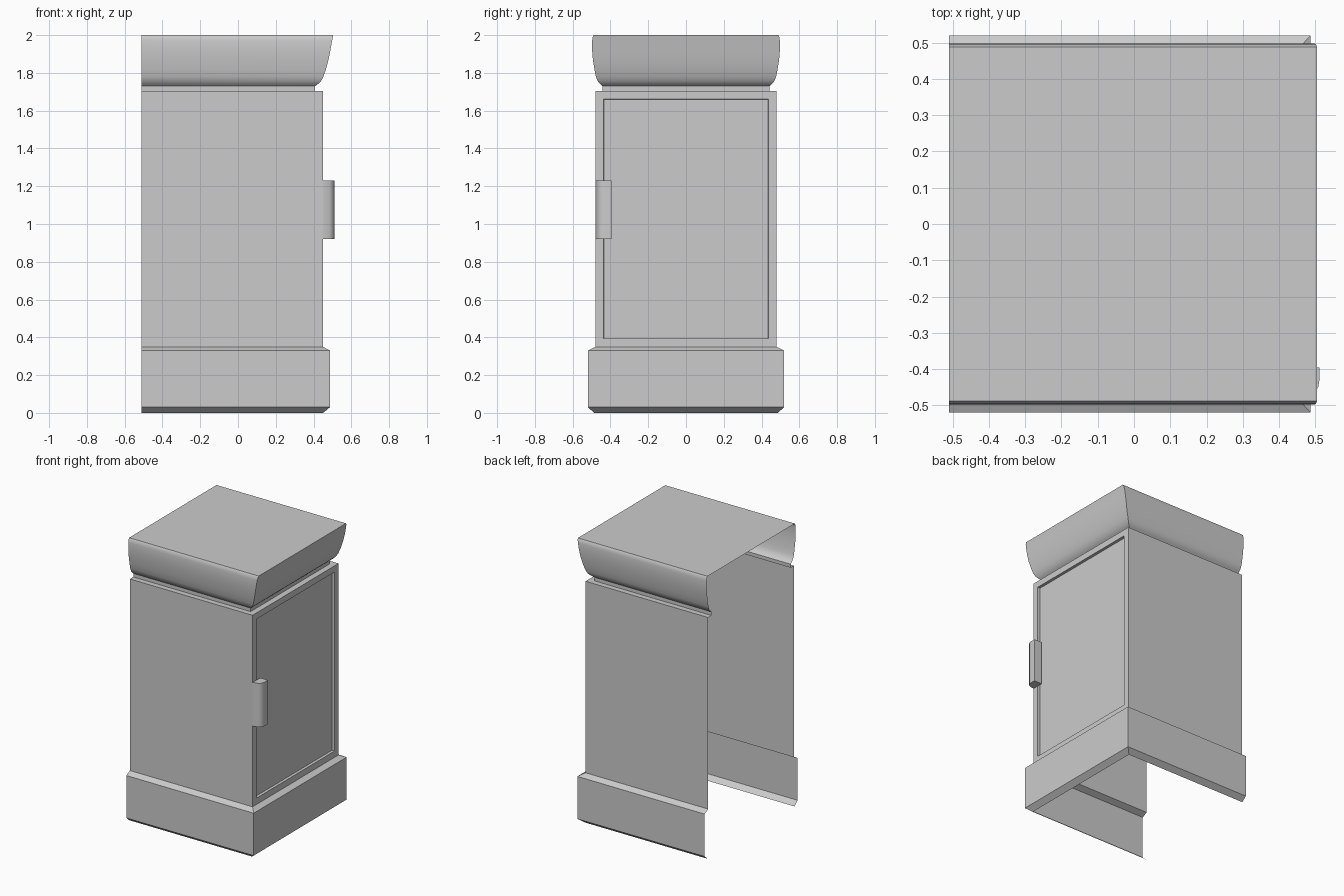
import bpy, bmesh, math

if "Cube" in bpy.data.objects:
    bpy.data.objects.remove(bpy.data.objects["Cube"])

OPEN_X = -0.51  # the cabinet has no wall on this side


def finish(name, bm):
    bmesh.ops.recalc_face_normals(bm, faces=bm.faces)
    mesh = bpy.data.meshes.new(name)
    bm.to_mesh(mesh)
    bm.free()
    obj = bpy.data.objects.new(name, mesh)
    bpy.context.collection.objects.link(obj)
    bpy.ops.object.select_all(action='DESELECT')
    bpy.context.view_layer.objects.active = obj
    obj.select_set(True)
    bpy.ops.object.shade_smooth_by_angle(angle=math.radians(30))
    return obj


def three_sided_shell(name, profile, roof=False, panel=False):
    """Skin rings of (z, right x, half y) into front, right and back walls."""
    bm = bmesh.new()
    rings = [[bm.verts.new(p) for p in
              ((OPEN_X, -hy, z), (x, -hy, z), (x, hy, z), (OPEN_X, hy, z))]
             for z, x, hy in profile]
    walls = []
    for a, b in zip(rings, rings[1:]):
        for i in range(3):
            walls.append(bm.faces.new((a[i], a[i + 1], b[i + 1], b[i])))
    if roof:
        bm.faces.new(rings[-1])
    if panel:  # recessed door panel in the right wall
        door = walls[1]
        bm.normal_update()
        bmesh.ops.inset_region(bm, faces=[door], thickness=0.063, use_boundary=True)
        bmesh.ops.inset_region(bm, faces=[door], thickness=0.0005, depth=-0.02,
                               use_boundary=True)
    return finish(name, bm)


# Plinth with chamfered foot and top ledge
three_sided_shell("plinth", [(0, 0.45, 0.485), (0.03, 0.487, 0.52),
                             (0.33, 0.487, 0.52), (0.35, 0.45, 0.48)])

# Main body with door panel
three_sided_shell("cabinet_body", [(0.35, 0.45, 0.48), (1.705, 0.45, 0.48)], panel=True)

# Ledge, neck and flared top
three_sided_shell("crown_top", [
    (1.705, 0.45, 0.48), (1.705, 0.408, 0.442), (1.73, 0.408, 0.442),
    (1.742, 0.425, 0.455), (1.757, 0.44, 0.468), (1.78, 0.452, 0.477),
    (1.82, 0.466, 0.485), (1.87, 0.479, 0.493), (1.92, 0.489, 0.497),
    (1.97, 0.498, 0.497), (1.99, 0.502, 0.494), (2.0, 0.504, 0.488)], roof=True)

# Door handle: rounded section extruded upward
section = [(0.45, -0.478), (0.485, -0.472), (0.50, -0.462), (0.508, -0.448),
           (0.511, -0.43), (0.511, -0.395), (0.45, -0.395)]
bm = bmesh.new()
base = bm.faces.new([bm.verts.new((x, y, 0.92)) for x, y in section])
ext = bmesh.ops.extrude_face_region(bm, geom=[base])
bmesh.ops.translate(bm, vec=(0, 0, 0.31),
                    verts=[v for v in ext["geom"] if isinstance(v, bmesh.types.BMVert)])
finish("door_handle", bm)
